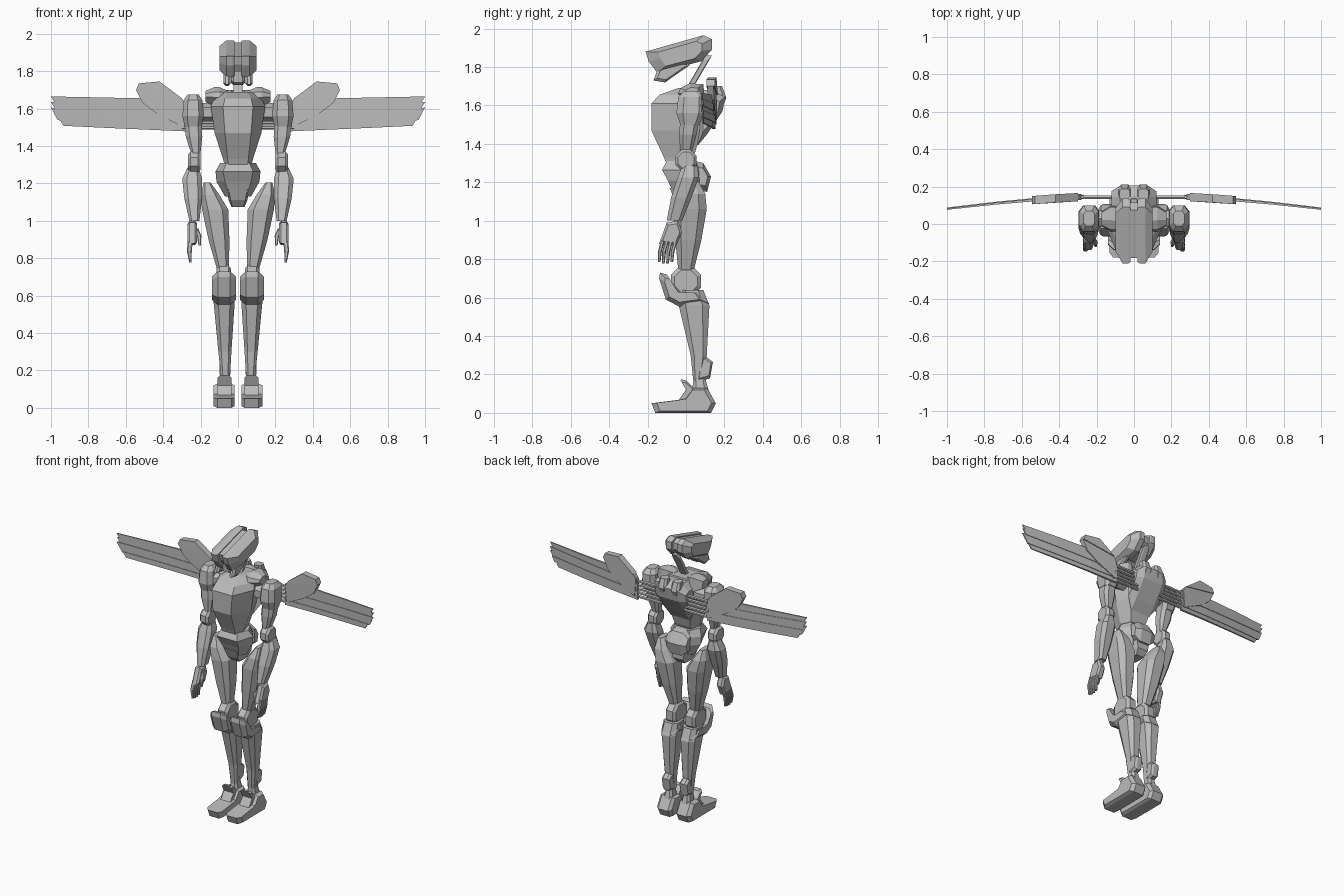
import bpy, bmesh, math

grey = bpy.data.materials.new("metal grey")
grey.diffuse_color = (0.5, 0.5, 0.5, 1)


def skin(name, rings, mirror=False):
    """Join equal-length point rings with quads, cap both ends."""
    bm = bmesh.new()
    vs = [[bm.verts.new(p) for p in r] for r in rings]
    n = len(vs[0])
    for a, b in zip(vs, vs[1:]):
        for i in range(n):
            bm.faces.new((a[i], a[(i + 1) % n], b[(i + 1) % n], b[i]))
    bm.faces.new(vs[0])
    bm.faces.new(vs[-1])
    bmesh.ops.recalc_face_normals(bm, faces=bm.faces)
    me = bpy.data.meshes.new(name)
    bm.to_mesh(me)
    bm.free()
    me.materials.append(grey)
    ob = bpy.data.objects.new(name, me)
    bpy.context.collection.objects.link(ob)
    if mirror:
        m = ob.modifiers.new("Mirror", 'MIRROR')
        m.use_mirror_merge = False
    return ob


def limb(name, secs, c=0.45):
    """Loft of chamfered rectangles: (x, y, z, half width, half depth)."""
    shape = [(1, -1 + c), (1, 1 - c), (1 - c, 1), (c - 1, 1),
             (-1, 1 - c), (-1, c - 1), (c - 1, -1), (1 - c, -1)]
    skin(name, [[(x + u * w, y + v * d, z) for u, v in shape]
                for x, y, z, w, d in secs], True)


def prism(name, prof, steps, mirror=True):
    """Side profile (y, z) swept across x; steps are (x, profile scale)."""
    cy = sum(p[0] for p in prof) / len(prof)
    cz = sum(p[1] for p in prof) / len(prof)
    skin(name, [[(x, cy + (y - cy) * s, cz + (z - cz) * s) for y, z in prof]
                for x, s in steps], mirror)


def chamfer(x0, x1, d=0.02, s=0.75):
    return [(x0, s), (x0 + d, 1), (x1 - d, 1), (x1, s)]


def ngon(y, z, r, n=8):
    return [(y + r * math.cos((i + .5) * math.tau / n),
             z + r * math.sin((i + .5) * math.tau / n)) for i in range(n)]


def trunk(name, secs):
    """Loft of body sections: z, front half width, front y, side half width, side y, back half width, back y."""
    skin(name, [[(-a, f, z), (a, f, z), (b, m, z), (c, k, z), (-c, k, z), (-b, m, z)]
                for z, a, f, b, m, c, k in secs])


# Torso
trunk("chest", [(1.29, .05, -.10, .07, -.06, .05, .02),
                (1.33, .055, -.115, .08, -.04, .06, .04),
                (1.47, .07, -.18, .125, -.03, .09, .08),
                (1.61, .08, -.18, .145, -.03, .10, .10),
                (1.655, .07, -.14, .13, 0, .09, .10),
                (1.69, .05, -.04, .09, .02, .07, .09)])
trunk("abdomen", [(1.13, .045, -.06, .07, .0, .05, .05),
                  (1.21, .07, -.095, .115, .0, .07, .07),
                  (1.265, .08, -.125, .12, .0, .07, .06),
                  (1.31, .06, -.10, .095, -.02, .06, .05)])
trunk("pelvis", [(1.075, .03, -.03, .035, .02, .03, .06),
                 (1.11, .04, -.06, .05, .02, .04, .09),
                 (1.17, .05, -.085, .06, .02, .05, .09)])
prism("lower_back_plate", [(.05, 1.31), (.09, 1.30), (.13, 1.23), (.11, 1.15), (.06, 1.16)],
      chamfer(-.08, .08, .04, .6), False)
prism("collar_plate", [(-.04, 1.66), (-.03, 1.69), (.02, 1.715), (.09, 1.71), (.10, 1.62), (.02, 1.61)],
      chamfer(.05, .175, .05, .55))
prism("neck", [(-.01, 1.67), (.03, 1.68), (.135, 1.86), (.10, 1.86)], chamfer(-.025, .025, .01), False)

# Head: two shell halves with a groove between them
shell = [(-.21, 1.88), (.09, 1.965), (.135, 1.945), (.135, 1.89), (.08, 1.83), (-.15, 1.77), (-.195, 1.83)]
prism("helmet_half", shell, [(.02, .97), (.03, 1), (.062, 1), (.1, .66)])
prism("helmet_core", shell, [(-.021, .86), (.021, .86)], False)
prism("cheek_guard", [(-.15, 1.78), (-.17, 1.73), (-.11, 1.72), (.02, 1.81), (-.03, 1.84)],
      chamfer(.04, .078, .012))
prism("face", [(-.14, 1.81), (-.135, 1.74), (-.10, 1.725), (-.01, 1.80), (-.04, 1.84)],
      chamfer(-.038, .038, .015), False)

# Arms
limb("shoulder_pad", [(.24, .03, 1.675, .03, .04), (.24, .03, 1.645, .05, .07),
                      (.24, .025, 1.56, .057, .075), (.24, .02, 1.50, .045, .05)])
limb("upper_arm", [(.24, .02, 1.53, .045, .05), (.235, .01, 1.45, .044, .045),
                   (.225, 0, 1.355, .024, .03)])
prism("shoulder_joint", ngon(.03, 1.58, .05, 6), [(.11, 1), (.2, 1)])
prism("elbow", ngon(0, 1.315, .06), chamfer(.20, .268, .015))
limb("forearm", [(.24, .02, 1.285, .03, .04), (.245, .012, 1.225, .053, .055),
                 (.24, -.025, 1.12, .047, .053), (.233, -.06, 1.0, .027, .04)])
prism("palm", [(-.10, .99), (-.04, 1.0), (-.02, .94), (-.05, .87), (-.14, .88)], chamfer(.218, .27, .012))
for i in range(4):
    y = -.14 + i * .022
    limb("finger", [(.255, y + .02, .90, .014, .01), (.26, y + .004, .84, .013, .01),
                    (.255, y, .775 + .006 * abs(i - 1.5), .006, .007)])
limb("thumb", [(.225, -.07, .96, .012, .015), (.208, -.10, .92, .012, .014), (.205, -.115, .868, .006, .008)])

# Legs
limb("thigh", [(.165, .02, 1.205, .018, .045), (.15, .02, 1.14, .05, .08),
               (.122, .02, 1.06, .07, .088), (.102, .012, .9, .056, .068), (.08, 0, .74, .032, .04)])
prism("knee_joint", ngon(0, .685, .085), chamfer(.037, .115, .015))
prism("kneecap", [(-.135, .73), (-.10, .72), (-.04, .625), (.08, .62), (.12, .57), (-.03, .55), (-.105, .59),
                  (-.14, .70)], chamfer(.012, .138, .03, .7))
limb("shin", [(.074, .03, .64, .055, .06), (.074, .042, .56, .056, .08),
              (.07, .066, .30, .035, .042), (.067, .06, .165, .024, .022)])
prism("calf_fin", [(.07, .29), (.10, .295), (.14, .265), (.125, .18), (.06, .16)], chamfer(.04, .098, .015))
limb("ankle", [(.068, .07, .18, .024, .03), (.068, .075, .11, .035, .045)])
prism("foot", [(-.18, .05), (-.16, 0), (.13, 0), (.155, .05), (.11, .13), (.04, .13), (.0, .075), (-.06, .065)],
      [(.018, .85), (.035, 1), (.11, 1), (.132, .85)])
prism("instep_guard", [(-.03, .175), (0, .17), (.05, .12), (.03, .06), (-.05, .05), (0, .12)],
      chamfer(.035, .11, .015))

# Back unit
prism("back_pack", [(.06, 1.68), (.15, 1.68), (.205, 1.65), (.19, 1.57), (.11, 1.45), (.06, 1.39)],
      chamfer(-.12, .12, .045, .6), False)
limb("back_thruster", [(.05, .16, 1.70, .028, .028), (.05, .175, 1.64, .035, .035), (.05, .15, 1.54, .02, .02)])


# Wings: overlapping feathers that sweep forward to the tip
def sweep(x):
    return .145 - .065 * max(0, (x - .25) / .75) ** 1.4


tips = [1.0, 1.0, 1.0, .985, .955]
for k, tip in enumerate(tips):
    off = .004 * (k % 2)
    rings = []
    for t in (0, .3, .65, 1):
        rx = .27 + (tip - .27) * t
        top = (1.625 - .028 * k) * (1 - t) + (1.665 - .03 * k) * t + (.025 * (1 - t) if t and k == 0 else 0)
        low = (1.59 - .028 * k) * (1 - t) + (1.628 - .03 * k) * t
        cut = rx - (.022 if t == 1 else 0)
        h = .008 - .004 * t
        rings.append([(rx, sweep(rx) + off - h, top), (rx, sweep(rx) + off + h, top),
                      (cut, sweep(cut) + off + h, low), (cut, sweep(cut) + off - h, low)])
    skin("wing_feather", rings, True)
    # Hinge rod for each feather
    prism("wing_rod", ngon(.142, 1.607 - .027 * k, .011, 6), [(.09, 1), (.30, 1)])

cover = [(.28, 1.62), (.30, 1.655), (.42, 1.745), (.53, 1.735), (.545, 1.70),
         (.51, 1.63), (.43, 1.57), (.29, 1.50)]
skin("wing_cover", [[(x, sweep(x) + d, z) for x, z in cover] for d in (-.016, .016)], True)
skin("wing_trim", [[(x, sweep(x) + d, z) for x, z in cover[1:5]] for d in (-.022, .022)], True)
